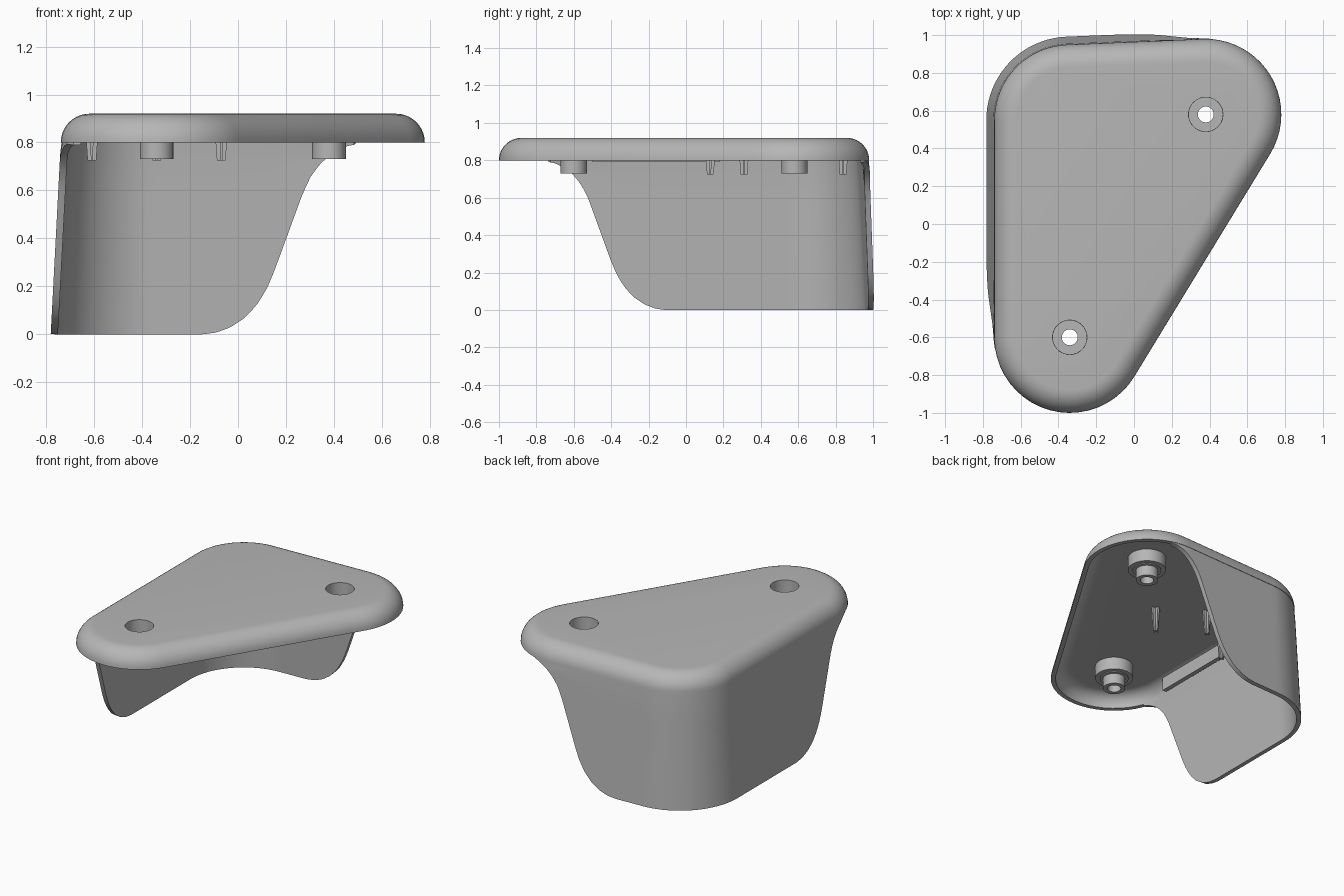
import bpy, bmesh, math
from mathutils import Vector

cube = bpy.data.objects.get("Cube")
if cube:
    bpy.data.objects.remove(cube)

grey = bpy.data.materials.new("matte grey")
grey.use_nodes = True
COLOUR = (0.47, 0.47, 0.47, 1)
grey.diffuse_color = COLOUR
grey.node_tree.nodes["Principled BSDF"].inputs["Base Color"].default_value = COLOUR

FRONT, BACK, CORNER = Vector((-0.34, -0.6)), Vector((0.38, 0.58)), Vector((-0.34, 0.55))
RADIUS, TOP, RIM, WALL = 0.4, 0.92, 0.8, 0.03


def make(name, bm, angle=35):
    mesh = bpy.data.meshes.new(name)
    bm.to_mesh(mesh)
    bm.free()
    obj = bpy.data.objects.new(name, mesh)
    bpy.context.collection.objects.link(obj)
    mesh.materials.append(grey)
    bpy.ops.object.select_all(action='DESELECT')
    obj.select_set(True)
    bpy.context.view_layer.objects.active = obj
    bpy.ops.object.shade_smooth_by_angle(angle=math.radians(angle))
    return obj


def bridge(bm, a, b):
    for i in range(len(a)):
        j = (i + 1) % len(a)
        bm.faces.new((a[i], a[j], b[j], b[i]))


def rounded_triangle(steps=20):
    """Counterclockwise (centre, outward direction) pairs round three corners."""
    centres = [FRONT, BACK, CORNER]
    normal = []
    for i in range(3):
        d = centres[(i + 1) % 3] - centres[i]
        normal.append(math.atan2(-d.x, d.y))
    pairs = []
    for i, c in enumerate(centres):
        start = normal[i - 1]
        sweep = (normal[i] - start) % math.tau
        for k in range(steps + 1):
            a = start + sweep * k / steps
            pairs.append((c, Vector((math.cos(a), math.sin(a)))))
    return pairs


OUTLINE = rounded_triangle()

# Hollow cap: rounded outer lip, then the inside of the shell
bm = bmesh.new()
arc = [math.pi / 2 * k / 10 for k in range(11)]
H = TOP - RIM
profile = [(H - H * math.cos(a), RIM + H * math.sin(a)) for a in arc]
inner = [(WALL + (H - WALL) * (1 - math.cos(a)), RIM + (H - WALL) * math.sin(a)) for a in arc]
rings = []
for inset, z in inner[::-1] + profile:
    rings.append([bm.verts.new((*(c + d * (RADIUS - inset)), z)) for c, d in OUTLINE])
for a, b in zip(rings, rings[1:]):
    bridge(bm, a, b)
bm.faces.new(rings[-1])
bm.faces.new(rings[0][::-1])
bmesh.ops.recalc_face_normals(bm, faces=bm.faces)
cap = make("cap", bm)

# Screw holes through the cap
for centre in (FRONT, BACK):
    bpy.ops.mesh.primitive_cylinder_add(vertices=48, radius=0.091, depth=0.4,
                                        location=(*centre, TOP))
    cutter = bpy.context.object
    cutter.hide_render = True
    mod = cap.modifiers.new("hole", 'BOOLEAN')
    mod.operation, mod.solver, mod.object = 'DIFFERENCE', 'EXACT', cutter
    bpy.context.view_layer.objects.active = cap
    bpy.ops.object.modifier_apply(modifier=mod.name)
    bpy.data.objects.remove(cutter)

# Stepped screw bosses with counterbores
SECTION = [(0.09, 0.919), (0.09, 0.8), (0.042, 0.8), (0.042, 0.73),
           (0.07, 0.73), (0.07, 0.805), (0.12, 0.805), (0.12, 0.9), (0.092, 0.9)]
for label, centre in (("front", FRONT), ("back", BACK)):
    bm = bmesh.new()
    loops = []
    for r, z in SECTION:
        loops.append([bm.verts.new((centre.x + r * math.cos(math.tau * k / 48),
                                    centre.y + r * math.sin(math.tau * k / 48), z))
                      for k in range(48)])
    for a, b in zip(loops, loops[1:] + loops[:1]):
        bridge(bm, a, b)
    bmesh.ops.recalc_face_normals(bm, faces=bm.faces)
    make(label + "_screw_boss", bm)

# Height of the swept lower edge of the skirt along each wall
SWEEP = [(-0.15, 0), (-0.09, 0.008), (-0.03, 0.03), (0.03, 0.07), (0.08, 0.125), (0.12, 0.19),
         (0.15, 0.26), (0.27, 0.59), (0.3, 0.655), (0.34, 0.71), (0.39, 0.755), (0.45, 0.785), (0.52, 0.8)]


def lower_edge(t):
    if t <= SWEEP[0][0]:
        return 0
    for (t0, z0), (t1, z1) in zip(SWEEP, SWEEP[1:]):
        if t <= t1:
            return z0 + (z1 - z0) * (t - t0) / (t1 - t0)
    return RIM


# Flared skirt round the back and the closed side
path = []
for (c0, d0), (c1, d1) in zip(OUTLINE, OUTLINE[1:] + OUTLINE[:1]):
    p0, p1 = c0 + d0 * RADIUS, c1 + d1 * RADIUS
    n = max(1, round((p1 - p0).length / 0.02))
    path += [(p0.lerp(p1, k / n), d0.lerp(d1, k / n).normalized()) for k in range(n)]
first = min(range(len(path)), key=lambda i: (path[i][0] - Vector((0.8, 0.58))).length)
path = path[first:] + path[:first]

bm = bmesh.new()
columns = []
ROWS = 8
for p, d in path:
    on_back = p.y > CORNER.y
    on_side = p.x < FRONT.x and not on_back
    if not (on_back or on_side):
        continue
    low = lower_edge(p.x if on_back else -p.y - 0.25)
    if low > RIM - 0.004:
        continue
    column = []
    for k in range(ROWS + 1):
        z = RIM + 0.01 + (low - RIM - 0.01) * k / ROWS
        flare = 0.042 * (RIM - z) / RIM - 0.003 * max(0, z - RIM + 0.05) / 0.05
        column.append(bm.verts.new((*(p + d * flare), z)))
    columns.append(column)
for a, b in zip(columns, columns[1:]):
    for k in range(ROWS):
        bm.faces.new((a[k], a[k + 1], b[k + 1], b[k]))
skirt = make("skirt", bm)
solid = skirt.modifiers.new("thickness", 'SOLIDIFY')
solid.thickness, solid.offset = WALL, -1
bpy.ops.object.modifier_apply(modifier=solid.name)
bpy.ops.object.shade_smooth_by_angle(angle=math.radians(35))


def add_box(bm, centre, size):
    verts = bmesh.ops.create_cube(bm, size=1)["verts"]
    bmesh.ops.scale(bm, vec=size, verts=verts)
    bmesh.ops.translate(bm, vec=centre, verts=verts)
    return verts


# Small cross-shaped locating clips, tapering downward
for i, (x, y) in enumerate([(-0.61, 0.13), (-0.07, 0.13), (-0.34, 0.31), (-0.07, 0.84)]):
    bm = bmesh.new()
    for size in ((0.06, 0.015, 0.17), (0.015, 0.06, 0.17)):
        for v in add_box(bm, (x, y, 0.81), size):
            if v.co.z < 0.81:
                v.co.x += (x - v.co.x) * 0.4
                v.co.y += (y - v.co.y) * 0.4
    make("clip_%d" % (i + 1), bm)

# Stiffening rail beneath the closed side
bm = bmesh.new()
add_box(bm, (-0.67, -0.16, 0.835), (0.03, 0.68, 0.09))
make("side_rail", bm)
